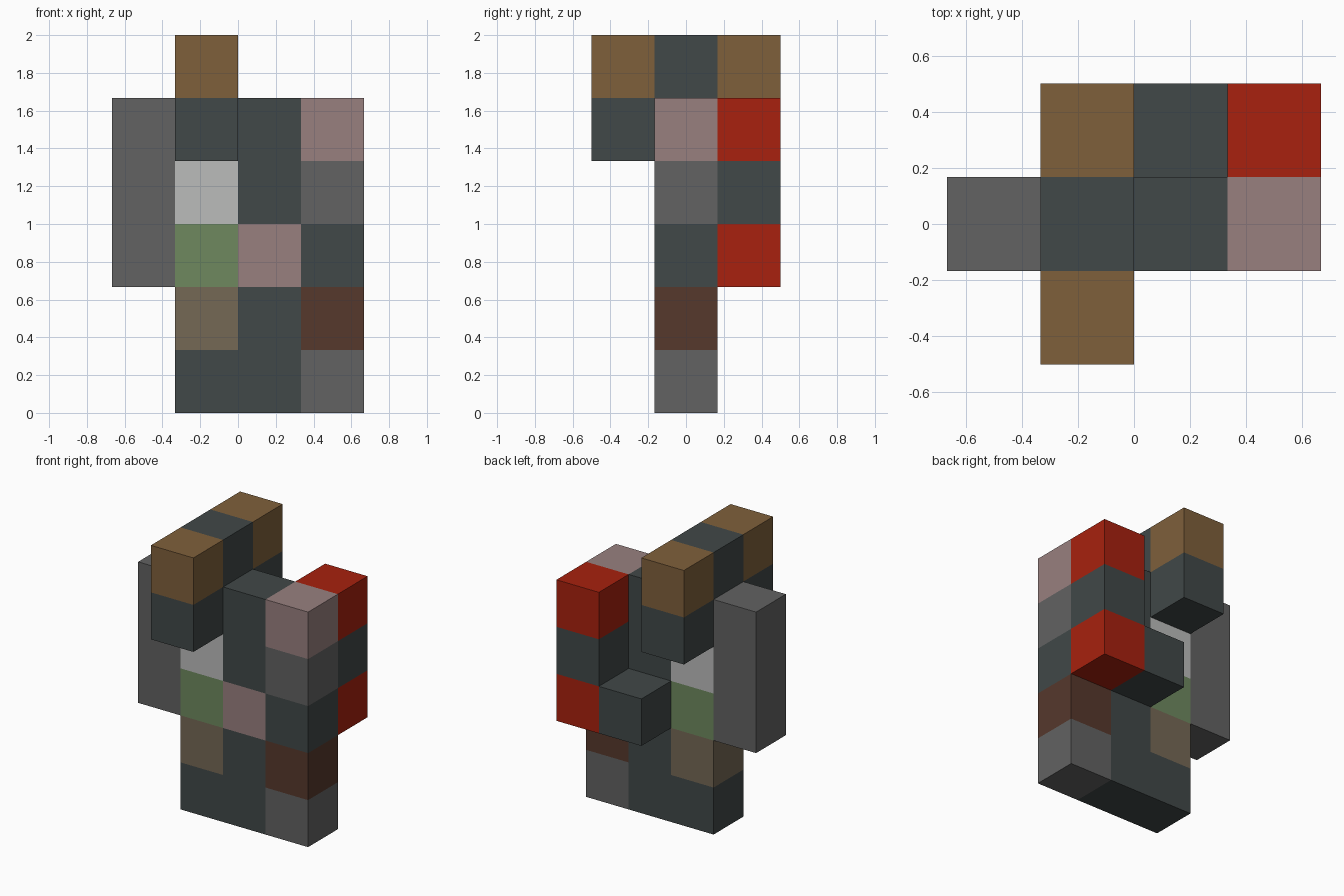
import bpy
import bmesh

cube = bpy.data.objects.get("Cube")
if cube:
    bpy.data.objects.remove(cube, do_unlink=True)

U = 1 / 3  # edge of one block


def linear(c):
    c /= 255
    return c / 12.92 if c <= 0.04045 else ((c + 0.055) / 1.055) ** 2.4


def material(name, *rgb):
    mat = bpy.data.materials.new(name)
    mat.use_nodes = True
    colour = [linear(c) for c in rgb] + [1]
    mat.diffuse_color = colour
    bsdf = mat.node_tree.nodes["Principled BSDF"]
    bsdf.inputs["Base Color"].default_value = colour
    bsdf.inputs["Roughness"].default_value = 0.9
    return mat


slate = material("slate", 65, 72, 72)
grey = material("grey", 98, 98, 98)
brown = material("brown", 127, 96, 59)
pink = material("dusty pink", 152, 128, 127)
pale = material("pale grey", 187, 188, 187)
green = material("moss green", 110, 137, 95)
taupe = material("taupe", 117, 104, 85)
rust = material("rust brown", 86, 56, 44)
red = material("red", 168, 33, 14)


def blocks(name, start, step, colours):
    """Row of unit blocks from a grid cell; one band of faces per colour."""
    bm = bmesh.new()
    mesh = bpy.data.meshes.new(name)
    palette = list(dict.fromkeys(colours))
    for mat in palette:
        mesh.materials.append(mat)
    for i, mat in enumerate(colours):
        cell = [s + d * i for s, d in zip(start, step)]
        made = bmesh.ops.create_cube(bm, size=U)
        centre = ((cell[0] - 1.5) * U, (cell[1] - 1) * U, (cell[2] + 0.5) * U)
        bmesh.ops.translate(bm, verts=made["verts"], vec=centre)
        for face in {f for v in made["verts"] for f in v.link_faces}:
            face.material_index = palette.index(mat)
    # Weld the row and drop the walls between neighbouring blocks
    inner = []
    for face in bm.faces:
        mid = face.calc_center_median()
        if any(f is not face and (f.calc_center_median() - mid).length < U / 10
               for f in bm.faces):
            inner.append(face)
    bmesh.ops.delete(bm, geom=inner, context="FACES_ONLY")
    bmesh.ops.remove_doubles(bm, verts=bm.verts, dist=U / 100)
    bm.to_mesh(mesh)
    bm.free()
    obj = bpy.data.objects.new(name, mesh)
    bpy.context.collection.objects.link(obj)
    return obj


UP, BACK = (0, 0, 1), (0, 1, 0)

# Upright columns of the body
blocks("side_panel", (0, 1, 2), UP, [grey] * 3)
blocks("right_column", (1, 1, 0), UP, [slate, taupe, green, pale])
blocks("middle_column", (2, 1, 0), UP, [slate, slate, pink, slate, slate])
blocks("left_column", (3, 1, 0), UP, [grey, rust, slate, grey, pink])

# Head bar running front to back
blocks("head_base", (1, 0, 4), BACK, [slate] * 3)
blocks("head_top", (1, 0, 5), BACK, [brown, slate, brown])

# Blocks on the back
blocks("back_column", (3, 2, 2), UP, [red, slate, red])
blocks("back_block", (2, 2, 2), UP, [slate])
